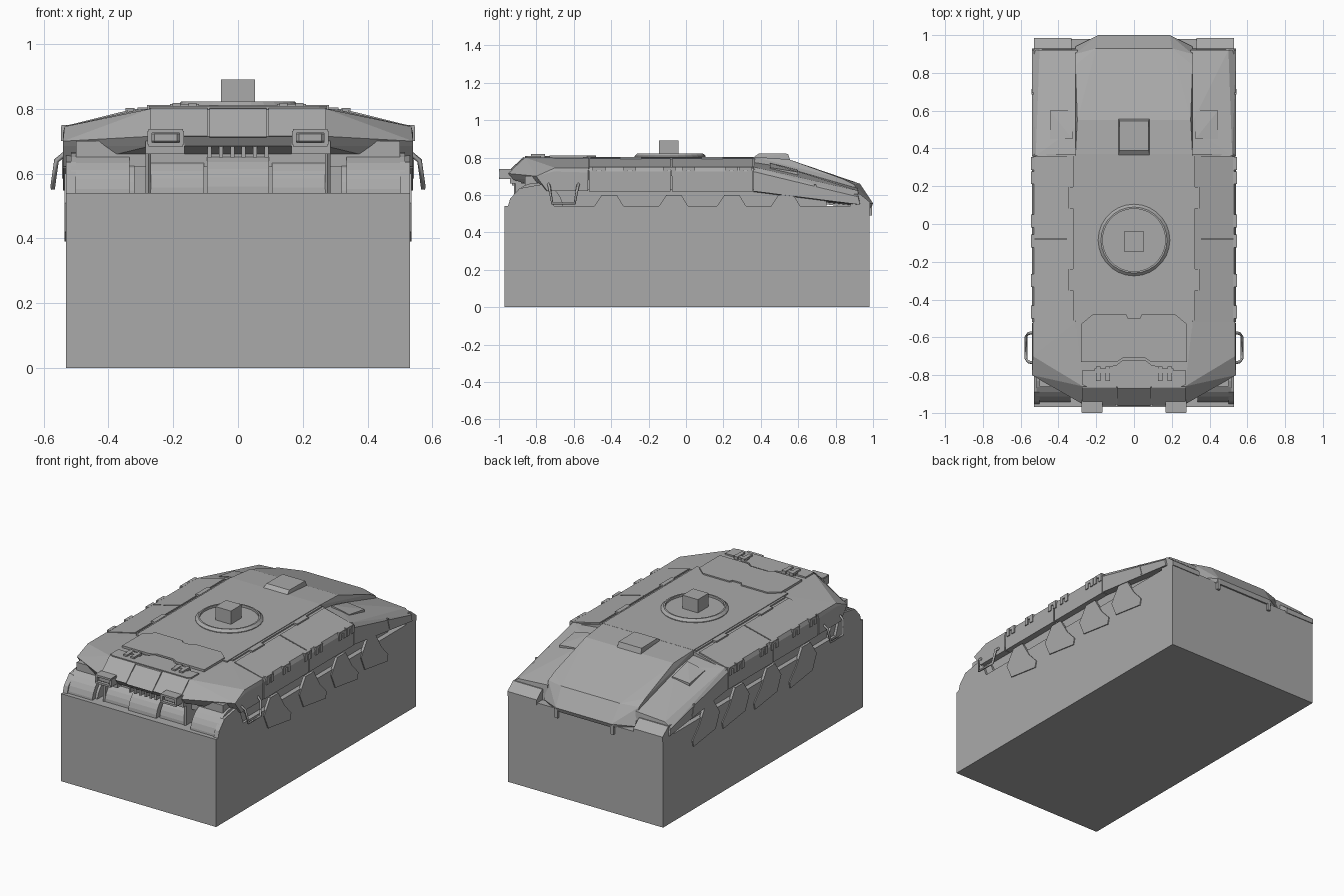
import bpy, bmesh, math
from mathutils import Vector

cube = bpy.data.objects.get("Cube")
if cube:
    bpy.data.objects.remove(cube, do_unlink=True)

grey = bpy.data.materials.new("plain grey")
grey.use_nodes = True
grey.diffuse_color = (0.4, 0.4, 0.4, 1)
grey.node_tree.nodes["Principled BSDF"].inputs["Base Color"].default_value = (0.4, 0.4, 0.4, 1)


def finish(name, bm, mirror=False):
    bmesh.ops.recalc_face_normals(bm, faces=bm.faces)
    mesh = bpy.data.meshes.new(name)
    bm.to_mesh(mesh)
    bm.free()
    mesh.materials.append(grey)
    obj = bpy.data.objects.new(name, mesh)
    bpy.context.collection.objects.link(obj)
    if mirror:
        obj.modifiers.new("Mirror", 'MIRROR').use_mirror_merge = False
    return obj


def solid(name, points, mirror=False, symmetric=False):
    """Convex block around the given corner points."""
    if symmetric:
        points = points + [(-x, y, z) for x, y, z in points]
    bm = bmesh.new()
    for p in points:
        bm.verts.new(p)
    bmesh.ops.convex_hull(bm, input=bm.verts)
    loose = [v for v in bm.verts if not v.link_faces]
    bmesh.ops.delete(bm, geom=loose, context='VERTS')
    bmesh.ops.dissolve_limit(bm, angle_limit=0.01, verts=bm.verts, edges=bm.edges)
    return finish(name, bm, mirror)


def box(name, xs, ys, zs, mirror=False, bevel=0):
    obj = solid(name, [(x, y, z) for x in xs for y in ys for z in zs], mirror)
    if bevel:
        mod = obj.modifiers.new("Bevel", 'BEVEL')
        mod.width, mod.segments = bevel, 1
    return obj


def plate(name, outline, axis, start, end, mirror=False):
    """Extrude a 2D outline along x or z."""
    bm = bmesh.new()
    place = (lambda a, b: (start, a, b)) if axis == 'x' else (lambda a, b: (a, b, start))
    face = bm.faces.new([bm.verts.new(place(a, b)) for a, b in outline])
    out = bmesh.ops.extrude_face_region(bm, geom=[face])
    shift = Vector((end - start, 0, 0) if axis == 'x' else (0, 0, end - start))
    bmesh.ops.translate(bm, vec=shift, verts=[g for g in out['geom'] if isinstance(g, bmesh.types.BMVert)])
    return finish(name, bm, mirror)


def both(half):
    """Complete an outline from its +x half."""
    return half + [(-x, y) for x, y in reversed(half)]


def roller(name, x0, x1, y, z, r, mirror=False):
    ring = [(y + r * math.cos(i * math.tau / 28), z + r * math.sin(i * math.tau / 28)) for i in range(28)]
    return plate(name, ring, 'x', x0, x1, mirror)


def tube(name, path, radius, mirror=False):
    curve = bpy.data.curves.new(name, 'CURVE')
    curve.dimensions = '3D'
    curve.bevel_depth, curve.bevel_resolution = radius, 0
    curve.use_fill_caps = True
    spline = curve.splines.new('POLY')
    spline.points.add(len(path) - 1)
    for pt, co in zip(spline.points, path):
        pt.co = (*co, 1)
    curve.materials.append(grey)
    obj = bpy.data.objects.new(name, curve)
    bpy.context.collection.objects.link(obj)
    if mirror:
        obj.modifiers.new("Mirror", 'MIRROR').use_mirror_merge = False


# Lower block and inner body
box("lower_block", (-.53, .53), (-.97, .98), (0, .54))
box("inner_body", (-.5, .5), (-.72, .75), (.5, .66))

# Front hull with sloped nose
solid("front_hull", [
    (.27, -.86, .80), (.31, -.52, .797), (.535, -.70, .745), (.535, -.52, .745),
    (.27, -.955, .715), (.27, -.935, .685), (.54, -.80, .70), (.54, -.79, .685),
    (.54, -.74, .62), (.54, -.525, .62), (.54, -.525, .72), (.54, -.71, .725)], symmetric=True)

# Mid hull and side skirts, split into two panels by thin gaps
solid("mid_hull", [(x, y, z) for y in (-.53, .37)
                   for x, z in ((.53, .63), (.53, .738), (.31, .795))], symmetric=True)
for label, y0, y1 in (("front", -.518, -.083), ("rear", -.076, .357)):
    solid(label + "_skirt", [(x, y, z) for y in (y0, y1) for x, z in
          ((.50, .618), (.54, .618), (.54, .725), (.53, .748), (.34, .795), (.34, .7))], mirror=True)

# Central deck, flat then falling away to the tail
box("deck", (-.31, .31), (-.55, .37), (.66, .804))
solid("rear_deck", [(.31, .36, .804), (.31, .36, .6), (.30, .55, .79), (.31, .84, .685), (.31, .90, .655),
                    (.2, .93, .66), (.19, 1.0, .555), (.31, .94, .55), (.31, .9, .53),
                    (.19, .99, .53)], symmetric=True)
box("deck_rail", (.308, .322), (-.51, .36), (.74, .800), mirror=True)

# Rear fenders
solid("rear_fender", [(.30, .36, .775), (.30, .52, .75), (.30, .92, .635), (.52, .36, .75), (.50, .92, .622),
                      (.54, .36, .725), (.54, .92, .59), (.54, .36, .62), (.54, .93, .548),
                      (.30, .36, .6), (.30, .93, .54)], mirror=True)
solid("fender_panel", [(x, y, z + d) for x, y, z in ((.325, .45, .766), (.445, .45, .742),
                       (.325, .60, .729), (.445, .60, .718)) for d in (-.02, .004)], mirror=True)
solid("fender_tail", [(x, y, z) for x in (.33, .53) for y, z in
                      ((.88, .53), (.985, .53), (.985, .56), (.93, .605), (.88, .605))], mirror=True)
solid("skirt_join", [(x, y, z) for x in (.5, .543) for y, z in
                     ((.685, .655), (.695, .655), (.715, .585), (.705, .585))], mirror=True)
box("tow_hook", (.18, .2), (.97, .995), (.49, .56), mirror=True)

# Track fronts and rollers below the nose
roller("track_front", .335, .515, -.80, .52, .145, mirror=True)
roller("track_front_rim", .32, .345, -.79, .52, .125, mirror=True)
solid("track_guard", [(x, y, z) for x in (.50, .53) for y, z in
                      ((-.955, .53), (-.94, .58), (-.89, .635), (-.75, .66), (-.7, .53))], mirror=True)
roller("centre_roller", -.095, .095, -.80, .53, .135)
roller("side_roller", .105, .275, -.79, .53, .125, mirror=True)
box("roller_bracket", (.268, .285), (-.92, -.7), (.53, .67), mirror=True, bevel=.01)
box("nose_underside", (-.5, .5), (-.86, -.6), (.62, .70))

# Nose plate and vent slats
solid("nose_plate", [(x, y, z) for x in (-.088, .088) for y, z in
                     ((-.862, .802), (-.872, .801), (-.963, .713), (-.94, .71))])
solid("nose_side_plate", [(x, y, z) for x in (.094, .272) for y, z in
                          ((-.862, .802), (-.868, .80), (-.960, .716), (-.94, .71))], mirror=True)
for i in range(6):
    x = -.0875 + i * .035
    box("vent_slat", (x - .006, x + .006), (-.93, -.88), (.65, .70))

# Roof hatches and hinges
plate("main_hatch", both([(.03, -.50), (.04, -.48), (.22, -.48), (.28, -.53), (.28, -.73),
                          (.09, -.73), (.06, -.71)]), 'z', .79, .812)
plate("front_hatch", both([(.06, -.72), (.09, -.745), (.2, -.775), (.275, -.775), (.275, -.85),
                           (.25, -.862)]), 'z', .78, .808)
for x in (.14, .19):
    box("hatch_hinge", (x - .012, x + .012), (-.83, -.755), (.80, .818), mirror=True)
box("hinge_bar", (.12, .21), (-.79, -.765), (.80, .815), mirror=True)
solid("rear_hatch", [(-.083, .36, .80), (.083, .36, .80), (-.078, .39, .822), (.078, .39, .822),
                     (-.078, .545, .82), (.078, .545, .82), (-.083, .56, .775), (.083, .56, .775)])

# Turret ring and square stub
bm = bmesh.new()
profile = [(.19, .79), (.19, .808), (.175, .822), (.166, .822), (.166, .808), (0, .808)]
verts = [bm.verts.new((r, 0, z)) for r, z in profile]
edges = [bm.edges.new(pair) for pair in zip(verts, verts[1:])]
bmesh.ops.spin(bm, geom=verts + edges, cent=(0, 0, 0), axis=(0, 0, 1), angle=math.tau, steps=28)
bmesh.ops.remove_doubles(bm, verts=bm.verts, dist=.0005)
finish("turret_ring", bm).location.y = -.085
box("turret_stub", (-.053, .053), (-.145, -.04), (.80, .89))

# Headlights with frames
box("headlight", (.178, .268), (-.985, -.92), (.69, .732), mirror=True, bevel=.01)
for z in (.69, .732):
    box("headlight_frame", (.17, .276), (-1.0, -.94), (z - .006, z + .006), mirror=True)
for x in (.174, .272):
    box("headlight_side", (x - .007, x + .007), (-.997, -.92), (.69, .732), mirror=True)
box("headlight_mount", (.165, .285), (-.94, -.88), (.66, .70), mirror=True)

# Side steps on the front corners
tube("side_step", [(.535, -.735, .66), (.56, -.73, .64), (.572, -.715, .555), (.572, -.595, .555),
                   (.56, -.58, .64), (.535, -.575, .66)], .008, mirror=True)

# Skirt clips and small roof clips
for y in (-.465, -.30, -.09, .015, .245, .32):
    for d in (-.022, .022):
        box("skirt_clip", (.525, .546), (y + d - .012, y + d + .012), (.70, .746), mirror=True)
    box("clip_bar", (.525, .544), (y - .034, y + .034), (.732, .75), mirror=True)
for y in (.14, -.295):
    box("roof_clip", (.32, .347), (y - .057, y + .057), (.77, .802), mirror=True)

# Hanging suspension plates
for y in (-.51, -.165, .145, .435):
    plate("hanging_plate", [(y, .51), (y + .06, .60), (y + .14, .60), (y + .2, .5), (y + .265, .43),
                            (y + .255, .39), (y + .04, .42)], 'x', .52, .536, mirror=True)
